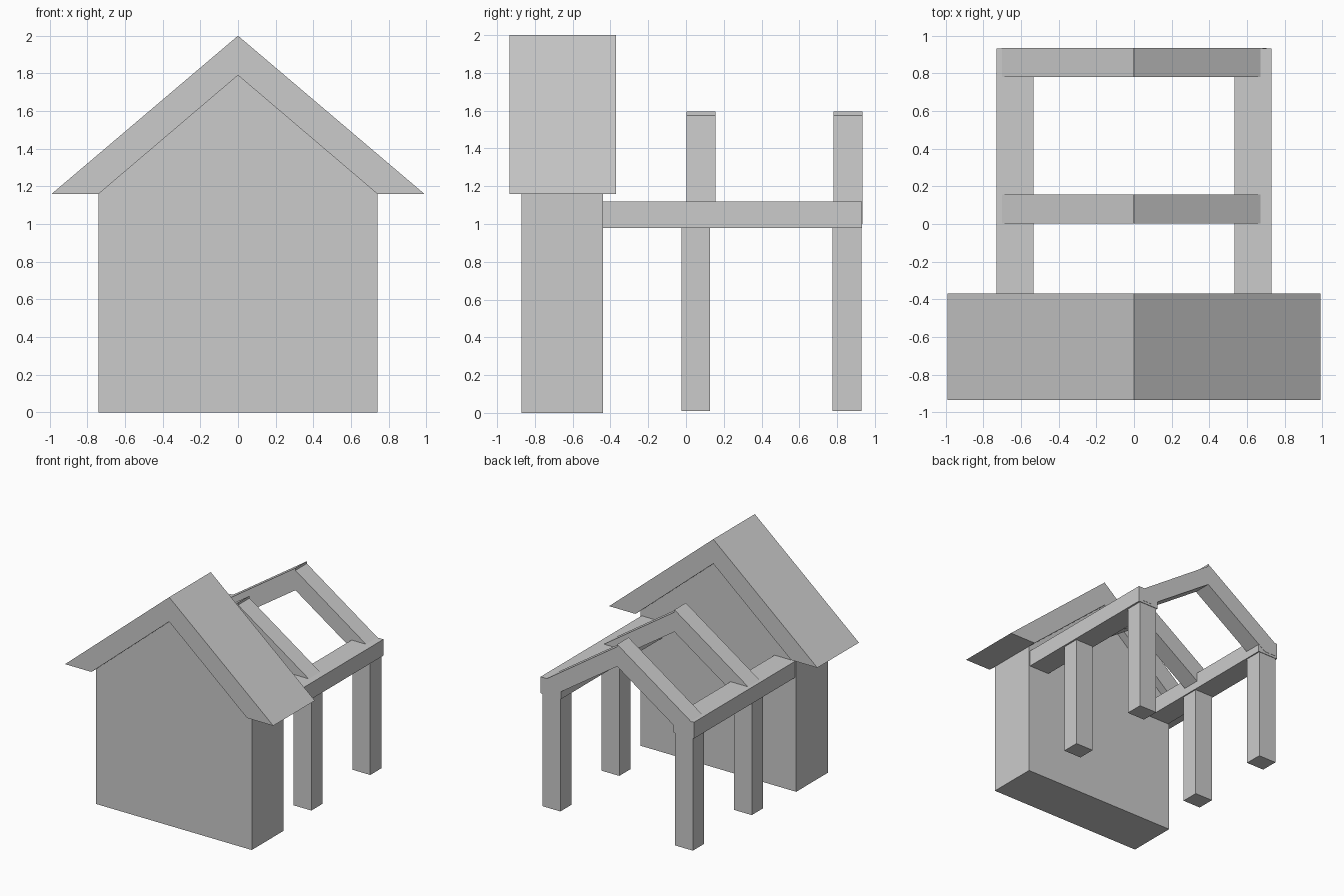
import bpy

if "Cube" in bpy.data.objects:
    bpy.data.objects.remove(bpy.data.objects["Cube"])


def extrude_profile(name, pts, y0, y1):
    """Solid made from an (x, z) outline extruded along y."""
    n = len(pts)
    area = sum(pts[i][0] * pts[(i + 1) % n][1] - pts[(i + 1) % n][0] * pts[i][1] for i in range(n))
    if area < 0:
        pts = pts[::-1]
    verts = [(x, y, z) for y in (y0, y1) for x, z in pts]
    faces = [tuple(range(n)), tuple(range(2 * n - 1, n - 1, -1))]
    faces += [(i, i + n, (i + 1) % n + n, (i + 1) % n) for i in range(n)]
    mesh = bpy.data.meshes.new(name)
    mesh.from_pydata(verts, [], faces)
    obj = bpy.data.objects.new(name, mesh)
    bpy.context.collection.objects.link(obj)
    return obj


def box(name, x0, x1, y0, y1, z0, z1):
    return extrude_profile(name, [(x0, z0), (x1, z0), (x1, z1), (x0, z1)], y0, y1)


# House wall with gable
extrude_profile("house_body", [(-0.74, 0), (0.74, 0), (0.74, 1.16), (0, 1.79), (-0.74, 1.16)],
                -0.87, -0.44)

# Overhanging chevron roof
extrude_profile("roof", [(-0.99, 1.16), (-0.74, 1.16), (0, 1.79), (0.74, 1.16), (0.99, 1.16), (0, 2.0)],
                -0.935, -0.37)

# Porch frame: a beam, two posts and two rafters on each side
for side, label in ((-1, "left"), (1, "right")):
    box(f"{label}_beam", *sorted((side * 0.535, side * 0.73)), -0.44, 0.933, 0.98, 1.12)
    for y, place in ((-0.025, "front"), (0.775, "back")):
        box(f"{label}_{place}_post", *sorted((side * 0.545, side * 0.715)), y, y + 0.153, 0.01, 0.985)

    # The right rafters sit slightly lower than the left ones
    drop = 0.02 if side > 0 else 0.0
    profile = [(0, 1.595 - drop), (side * 0.705, 1.117 - drop), (side * 0.705, 1.0),
               (side * 0.60, 1.0), (0, 1.405)]
    for y, place in ((0.002, "front"), (0.78, "back")):
        extrude_profile(f"{label}_{place}_rafter", profile, y, y + 0.155)
